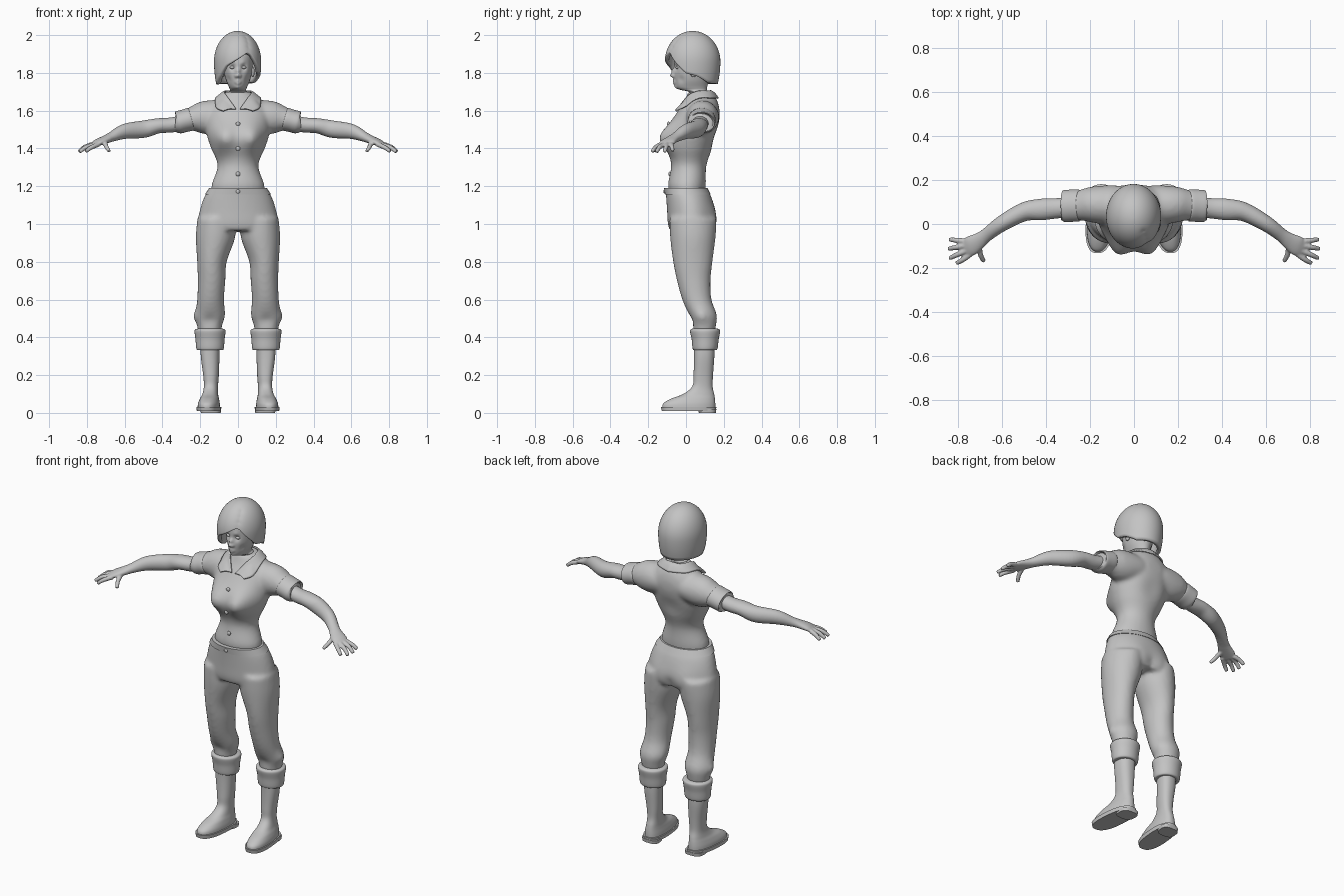
import bpy, bmesh
from math import sin, cos, pi, radians, exp, sqrt, copysign
from mathutils import Vector

cube = bpy.data.objects.get("Cube")
if cube:
    bpy.data.objects.remove(cube, do_unlink=True)

grey = bpy.data.materials.new("plain_grey")
grey.use_nodes = True
tone = (0.55, 0.55, 0.55, 1)
grey.diffuse_color = tone
for node in grey.node_tree.nodes:
    if node.type == 'BSDF_PRINCIPLED':
        node.inputs["Base Color"].default_value = tone


# ---------- helpers ----------
def spline(rows, steps):
    """Smooth interpolation through rows of equal length."""
    out, last = [], len(rows) - 1
    for i in range(last):
        a, b, c, d = (rows[max(0, min(last, i + k))] for k in (-1, 0, 1, 2))
        for s in range(steps):
            t = s / steps
            out.append([q + t / 2 * (r - p + t * (2*p - 5*q + 4*r - e + t * (3 * (q - r) + e - p)))
                        for p, q, r, e in zip(a, b, c, d)])
    return out + [list(rows[last])]


def column(rows, sides=48, steps=6, power=2.0, splay=0.0):
    """Upright loft; each row is height, centre x, half width, front y, back y."""
    rings = []
    for z, cx, hx, front, back in spline(rows, steps):
        ring = []
        for i in range(sides):
            a = 2 * pi * i / sides
            px, py = (copysign(abs(f) ** (2 / power), f) for f in (cos(a), sin(a)))
            y = (front + back) / 2 + py * (back - front) / 2
            ring.append(Vector((cx + hx * px - splay * (y - 0.09), y, z)))
        rings.append(ring)
    return rings


def tube(rows, sides=24, steps=6):
    """Loft along a path; each row is x, y, z, sideways radius, upright radius."""
    pts = spline(rows, steps)
    rings = []
    for i, (x, y, z, ra, rb) in enumerate(pts):
        ahead, behind = pts[min(i + 1, len(pts) - 1)], pts[max(i - 1, 0)]
        along = (Vector(ahead[:3]) - Vector(behind[:3])).normalized()
        side = along.cross(Vector((0, 0, 1))).normalized()
        up = side.cross(along)
        angles = [2 * pi * k / sides for k in range(sides)]
        rings.append([Vector((x, y, z)) + side * ra * cos(a) + up * rb * sin(a) for a in angles])
    return rings


def ball(centre, radii, sides=20):
    c, (rx, ry, rz) = Vector(centre), radii
    rings = []
    for j in range(1, sides):
        v = pi * j / sides
        rings.append([c + Vector((rx * sin(v) * cos(2*pi*i/sides), ry * sin(v) * sin(2*pi*i/sides),
                                  rz * cos(v))) for i in range(sides)])
    return rings


def flip(loft, side=-1):
    return [[Vector((p.x * side, p.y, p.z)) for p in ring] for ring in loft]


def both(loft):
    return [loft, flip(loft)]


def build(name, lofts, voxel=0, relax=0, bumps=(), closed=True, caps=(True, True)):
    """Skin the lofts, push soft bumps into them, and fuse them if asked."""
    bm = bmesh.new()
    for loft in lofts:
        rings = [[bm.verts.new(p) for p in ring] for ring in loft]
        n = len(rings[0])
        for lower, upper in zip(rings, rings[1:]):
            for i in range(n if closed else n - 1):
                j = (i + 1) % n
                bm.faces.new((lower[i], lower[j], upper[j], upper[i]))
        for cap, ring in zip(caps, (rings[0], rings[-1])):
            if cap:
                bm.faces.new(ring)
    if not closed:
        bmesh.ops.remove_doubles(bm, verts=bm.verts, dist=0.0005)
    for centre, radius, push in bumps:
        for sign in ((1, -1) if centre[0] else (1,)):
            c = Vector((centre[0] * sign, centre[1], centre[2]))
            d = Vector((push[0] * sign, push[1], push[2]))
            for v in bm.verts:
                v.co += d * exp(-(v.co - c).length_squared / radius ** 2)
    bmesh.ops.recalc_face_normals(bm, faces=bm.faces)
    mesh = bpy.data.meshes.new(name)
    bm.to_mesh(mesh)
    bm.free()
    mesh.materials.append(grey)
    mesh.shade_smooth()
    mesh.set_sharp_from_angle(angle=radians(50))
    obj = bpy.data.objects.new(name, mesh)
    bpy.context.scene.collection.objects.link(obj)
    if voxel:
        fuse = obj.modifiers.new("fuse", 'REMESH')
        fuse.mode, fuse.voxel_size, fuse.use_smooth_shade = 'VOXEL', voxel, True
    if relax:
        soft = obj.modifiers.new("relax", 'SMOOTH')
        soft.factor, soft.iterations = 0.5, relax
    return obj


# ---------- shirt ----------
torso = column([(1.16, 0, .14, -.085, .1), (1.21, 0, .139, -.095, .105), (1.31, 0, .108, -.078, .108),
                (1.4, 0, .142, -.09, .14), (1.47, 0, .165, -.09, .162), (1.53, 0, .168, -.08, .173),
                (1.6, 0, .165, -.042, .176), (1.65, 0, .128, -.01, .166), (1.7, 0, .068, .012, .138)])
sleeve = tube([(.08, .085, 1.57, .085, .085), (.15, .087, 1.565, .086, .09), (.2, .088, 1.562, .08, .083),
               (.25, .084, 1.555, .068, .062), (.29, .081, 1.545, .063, .055)])
shirt = build("shirt", [torso] + both(sleeve), voxel=0.011, relax=6, bumps=[
    ((.08, -.09, 1.455), .07, (0, -.065, 0)),
    ((0, .17, 1.45), .06, (0, -.012, 0)),
    ((.08, .17, 1.57), .06, (0, .006, 0))])

# Folded collar laid over the shoulders
collar_rows = [(0, .128, 1.705, 0, .17, 1.665), (.05, .115, 1.7, .085, .135, 1.665),
               (.066, .06, 1.69, .11, .06, 1.65), (.05, .01, 1.665, .115, -.02, 1.615),
               (.01, -.04, 1.605, .078, -.055, 1.598)]
flap = []
for row in spline(collar_rows, 6):
    inner, outer = Vector(row[:3]), Vector(row[3:])
    flap.append([inner.lerp(outer, k / 8) + Vector((0, 0, .008 * sin(pi * k / 8))) for k in range(9)])
collar = build("collar", both(flap), closed=False, caps=(False, False))
rest = collar.modifiers.new("rest_on_shirt", 'SHRINKWRAP')
rest.target, rest.wrap_mode, rest.offset = shirt, 'OUTSIDE', 0.006
collar.modifiers.new("cloth", 'SOLIDIFY').thickness = 0.008
collar.modifiers["cloth"].offset = 0

# Buttons seated on the shirt front
graph = bpy.context.evaluated_depsgraph_get()
for label, z in (("top", 1.53), ("middle", 1.4), ("bottom", 1.265)):
    hit, spot, _, _ = shirt.evaluated_get(graph).ray_cast(Vector((0, -1, z)), Vector((0, 1, 0)))
    y = spot.y if hit else -0.1
    build(label + "_button", [ball((0, y - .002, z), (.012, .007, .012), 16)])

# ---------- trousers ----------
hips = column([(1.19, 0, .148, -.11, .108), (1.14, 0, .18, -.105, .135), (1.07, 0, .203, -.1, .153),
               (1.0, 0, .215, -.096, .158), (.965, 0, .21, -.085, .145)])
leg = column([(1.03, .115, .1, -.088, .15), (.93, .119, .104, -.084, .155), (.8, .138, .078, -.068, .14),
              (.7, .14, .073, -.048, .13), (.6, .145, .071, -.02, .135), (.52, .147, .079, .014, .163),
              (.47, .15, .068, .032, .16), (.42, .15, .058, .04, .15)])
build("trousers", [hips] + both(leg), voxel=0.011, relax=6, bumps=[
    ((.095, .16, 1.03), .07, (0, .012, 0)),
    ((.22, .08, .51), .03, (.012, 0, 0)),
    ((.15, .02, .49), .03, (0, .012, 0)),
    ((0, .16, .99), .03, (0, -.015, 0))])
build("waistband", [column([(1.155, 0, .176, -.111, .131), (1.191, 0, .152, -.116, .113)], steps=1)])
build("waist_button", [ball((0, -.114, 1.172), (.011, .006, .011), 16)])

# ---------- head and neck ----------
head = column([(1.6, 0, .06, .02, .13), (1.66, 0, .052, .01, .12), (1.698, 0, .049, .015, .11),
               (1.71, 0, .043, -.028, .11), (1.725, 0, .048, -.052, .112), (1.76, 0, .063, -.06, .12),
               (1.8, 0, .073, -.064, .13), (1.85, 0, .077, -.064, .135), (1.9, 0, .077, -.056, .135),
               (1.95, 0, .06, -.02, .11), (1.975, 0, .02, .02, .06)], sides=112, steps=8)
build("head", [head], bumps=[
    ((0, -.066, 1.786), .012, (0, -.024, 0)),
    ((0, -.066, 1.81), .012, (0, -.013, 0)),
    ((.011, -.066, 1.783), .008, (0, -.008, 0)),
    ((.03, -.06, 1.829), .018, (0, .013, 0)),
    ((.03, -.062, 1.852), .014, (0, -.005, 0)),
    ((0, -.061, 1.758), .011, (0, -.009, 0)),
    ((0, -.059, 1.742), .01, (0, -.008, 0)),
    ((.014, -.06, 1.75), .009, (0, -.004, 0)),
    ((0, -.052, 1.72), .015, (0, -.008, 0)),
    ((.055, -.03, 1.765), .02, (-.004, .003, 0))])
build("eyes", both(ball((.03, -.044, 1.829), (.014, .011, .008))))
build("ears", both(ball((.078, .04, 1.805), (.01, .018, .028))))

# Bobbed hair with a side parting; the hem height varies around the head
hem = [(-180, 1.745), (-110, 1.745), (-75, 1.742), (-50, 1.785), (-30, 1.835), (0, 1.87), (24, 1.9),
       (34, 1.895), (55, 1.845), (75, 1.8), (100, 1.785), (130, 1.75), (180, 1.745)]


def hem_height(deg):
    for (a, za), (b, zb) in zip(hem, hem[1:]):
        if deg <= b:
            return za + (zb - za) * (deg - a) / (b - a)


hair, sides, levels = [], 72, 24
for j in range(1, levels + 1):
    ring = []
    for i in range(sides):
        deg = i * 360 / sides - 180
        a = radians(deg)
        z = 2 - (2 - hem_height(deg)) * (1 - cos(pi / 2 * j / levels))
        h = z - 1.86
        r = sqrt(max(0, 1 - (h / .14) ** 2)) if h > 0 else 1 - .12 * (h / .12) ** 2
        ring.append(Vector((.103 * r * sin(a) - .002, .035 - .125 * r * cos(a), z)))
    hair.append(ring)
parting = [((.05 - .006 * k, -.076 + .018 * k, 1.91 + .02 * k), .012, (0, .004, -.004)) for k in range(4)]
# The tiny offset group keeps the parting on one side only
for centre, radius, push in parting:
    for ring in hair:
        for p in ring:
            p += Vector(push) * exp(-(p - Vector(centre)).length_squared / radius ** 2)
hair_cap = build("hair", [hair], caps=(True, False))
thick = hair_cap.modifiers.new("thickness", 'SOLIDIFY')
thick.thickness, thick.offset = 0.022, -1

# ---------- arms, hands, cuffs and boots ----------
forearm = tube([(.22, .08, 1.555, .045, .04), (.34, .072, 1.526, .046, .04), (.42, .066, 1.52, .049, .04),
                (.5, .055, 1.502, .043, .046), (.6, .002, 1.49, .036, .04), (.67, -.05, 1.461, .031, .026),
                (.7, -.073, 1.448, .036, .022), (.74, -.098, 1.432, .045, .018),
                (.765, -.11, 1.42, .04, .013)])
fingers = [((.776, -.078, 1.42), (.81, -.074, 1.408), (.838, -.07, 1.388)),
           ((.768, -.098, 1.422), (.81, -.106, 1.408), (.843, -.113, 1.382)),
           ((.755, -.118, 1.422), (.805, -.14, 1.406), (.838, -.156, 1.382)),
           ((.738, -.133, 1.422), (.777, -.162, 1.405), (.806, -.178, 1.384)),
           ((.705, -.09, 1.44), (.698, -.138, 1.412), (.682, -.17, 1.386))]
hand = [tube([(*p, r, r) for p, r in zip(path, (.013, .012, .01))], sides=14) for path in fingers]
sleeve_cuff = tube([(.247, .084, 1.556, .064, .052), (.25, .084, 1.555, .072, .061),
                    (.285, .083, 1.546, .073, .06), (.318, .081, 1.537, .072, .059),
                    (.324, .081, 1.536, .06, .048)], sides=40, steps=4)
leg_cuff = column([(.332, .148, .058, .05, .15), (.338, .148, .072, .036, .166), (.39, .148, .077, .03, .173),
                   (.435, .148, .082, .021, .181), (.446, .148, .068, .034, .168)])
boot = column([(.38, .147, .05, .04, .15), (.3, .148, .049, .042, .15), (.2, .143, .041, .04, .143),
               (.14, .143, .037, .033, .141), (.1, .145, .041, -.015, .149), (.075, .147, .049, -.08, .153),
               (.05, .148, .056, -.12, .155), (.025, .148, .058, -.126, .155)], power=2.3, splay=0.08)
sole = column([(.01, .148, .062, -.128, .158), (.032, .148, .064, -.133, .161)], steps=1, power=2.5, splay=0.08)
heel = column([(0, .146, .052, .068, .158), (.02, .146, .054, .064, .161)], steps=1, power=3, splay=0.08)

for word, side in (("left", 1), ("right", -1)):
    build(word + "_arm", [flip(part, side) for part in [forearm] + hand], voxel=0.005, relax=3)
    for title, part in (("sleeve_cuff", sleeve_cuff), ("trouser_cuff", leg_cuff), ("boot", boot),
                        ("boot_sole", sole), ("boot_heel", heel)):
        build(word + "_" + title, [flip(part, side)])
